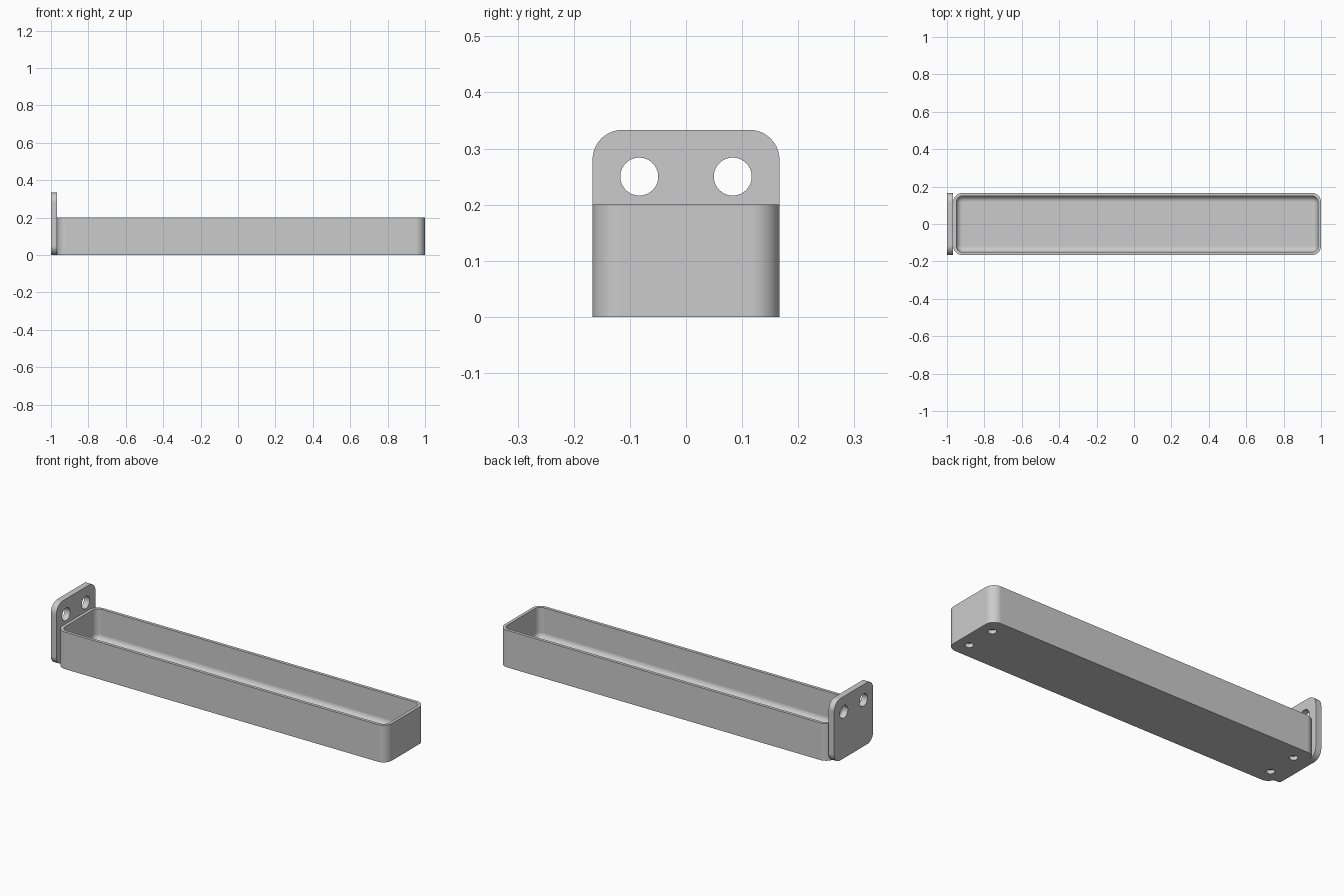
import bpy
import bmesh
from math import sin, cos, pi
from mathutils import Matrix, Vector

cube = bpy.data.objects.get("Cube")
if cube:
    bpy.data.objects.remove(cube, do_unlink=True)

# One plain grey for the whole fitting
GREY = (0.6, 0.6, 0.6, 1.0)
grey = bpy.data.materials.new("plain grey")
grey.use_nodes = True
grey.diffuse_color = GREY
grey.node_tree.nodes["Principled BSDF"].inputs["Base Color"].default_value = GREY

MM = 1 / 60                        # design unit
HALF_W = 10 * MM
TRAY_H = 12 * MM
PLATE_T = 2 * MM
WALL = MM
CORNER = 3 * MM
FLOOR = 2 * MM
FILLET = 1.9 * MM
STEPS = 10


def rounded_rect(half_u, half_v, radii):
    """Counter-clockwise outline; radii start at the +u +v corner."""
    points = []
    signs = ((1, 1), (-1, 1), (-1, -1), (1, -1))
    for quarter, ((su, sv), r) in enumerate(zip(signs, radii)):
        for i in range(STEPS + 1):
            a = (quarter + i / STEPS) * pi / 2
            points.append((su * (half_u - r) + r * cos(a), sv * (half_v - r) + r * sin(a)))
    return points


def loft(name, rings):
    """Solid through matching rings of 3D points, capped at both ends."""
    bm = bmesh.new()
    loops = [[bm.verts.new(p) for p in ring] for ring in rings]
    n = len(loops[0])
    for low, high in zip(loops, loops[1:]):
        for i in range(n):
            j = (i + 1) % n
            bm.faces.new((low[i], low[j], high[j], high[i]))
    bm.faces.new(loops[0][::-1])
    bm.faces.new(loops[-1])
    bmesh.ops.recalc_face_normals(bm, faces=bm.faces[:])
    mesh = bpy.data.meshes.new(name)
    bm.to_mesh(mesh)
    bm.free()
    mesh.materials.append(grey)
    obj = bpy.data.objects.new(name, mesh)
    bpy.context.collection.objects.link(obj)
    return obj


def select_only(obj):
    bpy.ops.object.select_all(action='DESELECT')
    obj.select_set(True)
    bpy.context.view_layer.objects.active = obj


def drill(obj, centres, radius, depth, turn):
    """Cut round holes, then remove the cutter."""
    bm = bmesh.new()
    for c in centres:
        bmesh.ops.create_cone(bm, cap_ends=True, segments=40, radius1=radius,
                              radius2=radius, depth=depth,
                              matrix=Matrix.Translation(Vector(c)) @ turn)
    mesh = bpy.data.meshes.new("hole_cutter")
    bm.to_mesh(mesh)
    bm.free()
    mesh.materials.append(grey)
    cutter = bpy.data.objects.new("hole_cutter", mesh)
    cutter.hide_render = True
    bpy.context.collection.objects.link(cutter)
    mod = obj.modifiers.new("holes", 'BOOLEAN')
    mod.operation = 'DIFFERENCE'
    mod.solver = 'EXACT'
    mod.object = cutter
    select_only(obj)
    bpy.ops.object.modifier_apply(modifier=mod.name)
    bpy.data.objects.remove(cutter, do_unlink=True)


def finish(obj):
    select_only(obj)
    bpy.ops.object.shade_smooth_by_angle(angle=pi / 6)
    mod = obj.modifiers.new("even shading", 'WEIGHTED_NORMAL')
    mod.keep_sharp = True
    mod.weight = 100


# Tray: outer wall, flat rim, inner wall and a filleted floor
HALF_L = (2 - PLATE_T) / 2
MID_X = PLATE_T / 2


def tray_ring(inset, z):
    outline = rounded_rect(HALF_L - inset, HALF_W - inset, [CORNER - inset] * 4)
    return [(MID_X + x, y, z) for x, y in outline]


rings = [tray_ring(0, 0), tray_ring(0, TRAY_H), tray_ring(WALL, TRAY_H)]
for i in range(STEPS + 1):
    a = i / STEPS * pi / 2
    rings.append(tray_ring(WALL + FILLET * (1 - cos(a)), FLOOR + FILLET * (1 - sin(a))))
tray = loft("tray", rings)

# Blind holes under the tray, one near each corner
foot_x = HALF_L - 4 * MM
drill(tray, [(MID_X + sx * foot_x, sy * 5 * MM, 0) for sx in (-1, 1) for sy in (-1, 1)],
      1.25 * MM, 2.4 * MM, Matrix.Identity(4))
finish(tray)

# Upright mounting plate with two screw holes
outline = rounded_rect(HALF_W, HALF_W, [3.2 * MM, 3.2 * MM, CORNER, CORNER])
plate = loft("mounting_plate",
             [[(x, y, z + HALF_W) for y, z in outline] for x in (-1, PLATE_T - 1)])
drill(plate, [(-1, s * 5 * MM, 15 * MM) for s in (-1, 1)], 2.03 * MM, 0.2,
      Matrix.Rotation(pi / 2, 4, 'Y'))
finish(plate)
